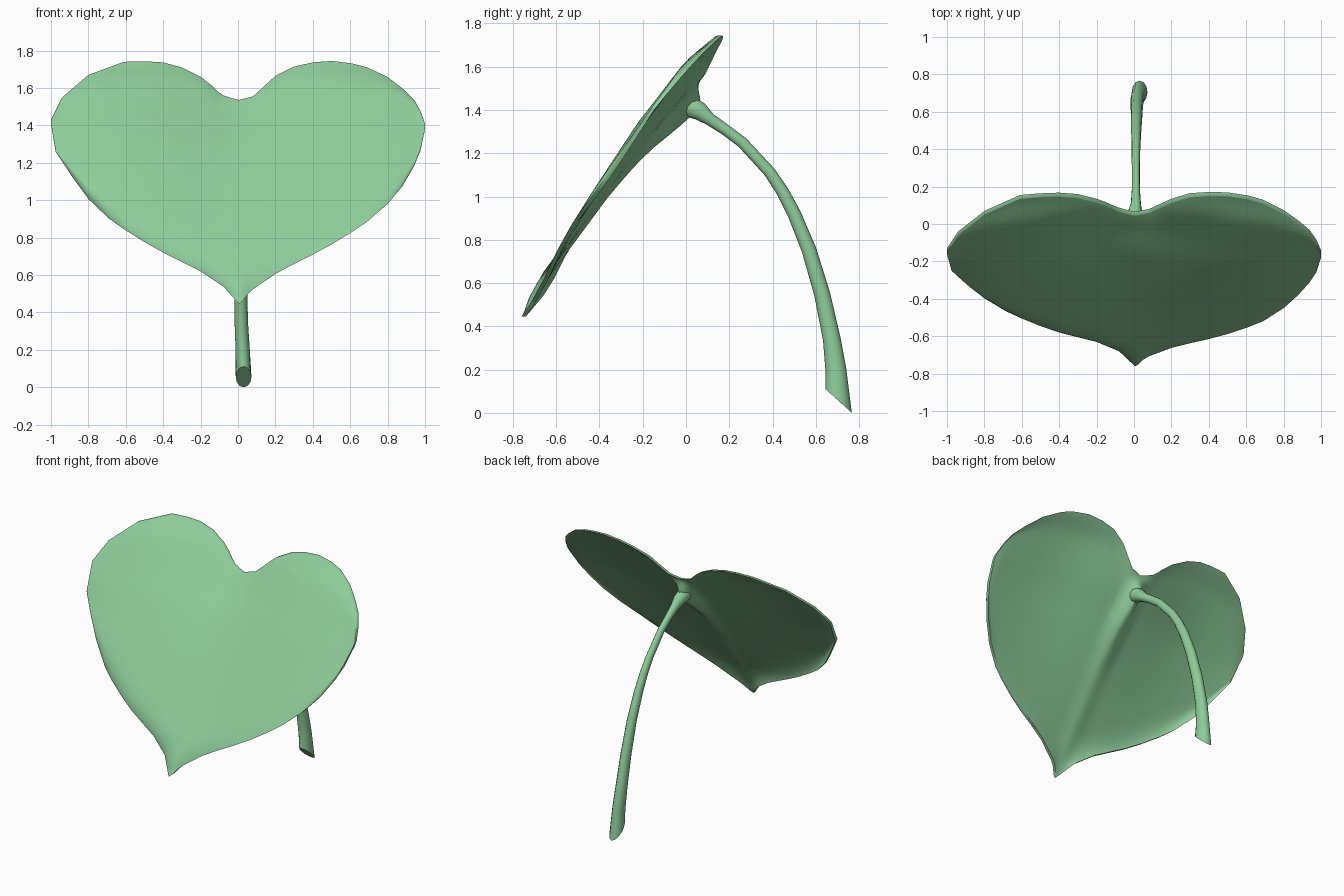
import bpy, bmesh, math
from mathutils import Vector

if "Cube" in bpy.data.objects:
    bpy.data.objects.remove(bpy.data.objects["Cube"])

green = bpy.data.materials.new("leaf green")
green.diffuse_color = (0.27, 0.61, 0.32, 1)
green.use_nodes = True
green.node_tree.nodes["Principled BSDF"].inputs["Base Color"].default_value = green.diffuse_color


def lerp_table(table, x):
    """Linear interpolation of rows (key, values...) sorted by key."""
    x = min(max(x, table[0][0]), table[-1][0])
    for a, b in zip(table, table[1:]):
        if x <= b[0]:
            f = (x - a[0]) / (b[0] - a[0])
            return [p + (q - p) * f for p, q in zip(a[1:], b[1:])]


def finish(bm, name, angle):
    bmesh.ops.recalc_face_normals(bm, faces=bm.faces)
    me = bpy.data.meshes.new(name)
    bm.to_mesh(me)
    bm.free()
    ob = bpy.data.objects.new(name, me)
    bpy.context.collection.objects.link(ob)
    me.materials.append(green)
    bpy.ops.object.select_all(action='DESELECT')
    ob.select_set(True)
    bpy.context.view_layer.objects.active = ob
    bpy.ops.object.shade_smooth_by_angle(angle=math.radians(angle))
    return ob


# Heart outline: upper and lower edge as (x, z, y)
upper = [(-1, 1.43, -.15), (-.94, 1.55, -.06), (-.8, 1.67, .05), (-.61, 1.74, .135),
         (-.43, 1.745, .15), (-.3, 1.71, .14), (-.18, 1.65, .11), (-.09, 1.565, .07),
         (0, 1.535, .045), (.08, 1.555, .06), (.2, 1.665, .115), (.3, 1.715, .145),
         (.46, 1.75, .155), (.66, 1.725, .125), (.83, 1.645, .04), (.96, 1.52, -.07),
         (1, 1.41, -.16)]
lower = [(-1, 1.41, -.16), (-.975, 1.26, -.245), (-.83, 1.04, -.36), (-.73, .93, -.44),
         (-.56, .81, -.525), (-.4, .72, -.58), (-.2, .62, -.63), (-.08, .54, -.68),
         (.01, .44, -.765), (.06, .51, -.715), (.22, .62, -.655), (.4, .71, -.615),
         (.55, .79, -.575), (.69, .885, -.52), (.8, .98, -.45), (.9, 1.1, -.36),
         (.97, 1.24, -.27), (1, 1.38, -.18)]
# Front depth by height, then the shallow central valley, then the midrib (height, width)
depth = [(.44, -.765), (.51, -.755), (.66, -.675), (.81, -.575), (1.085, -.395),
         (1.34, -.23), (1.65, .01), (1.75, .135)]
valley = [(.44, 0), (.7, .025), (1.1, .055), (1.3, .085), (1.45, .11), (1.6, .10), (1.75, .02)]
rib = [(.44, .005, .03), (.6, .012, .05), (1.0, .015, .06), (1.2, .04, .06), (1.35, .105, .05),
       (1.42, .115, .045), (1.47, .08, .05), (1.54, .01, .07)]

# Leaf blade: front and back skins made of vertical columns, joined at the rim
half = [.025, .05, .08, .11, .15, .2, .3, .4, .5, .61, .69, .8, .88, .94, .975, 1]
xs = [-h for h in reversed(half)] + [.005] + half
N = 28
bm = bmesh.new()
front, back = [], []
for x in xs:
    zu, yu = lerp_table(upper, x)
    zl, yl = lerp_table(lower, x)
    cf, cb = [], []
    for j in range(N + 1):
        t = -math.cos(math.pi * j / N)
        f = (t + 1) / 2
        z = zl + (zu - zl) * f
        w = max(abs(t) ** 8, abs(x) ** 10)
        inner = lerp_table(depth, z)[0] + lerp_table(valley, z)[0] * math.exp(-(x / .4) ** 2)
        y = w * (yl + (yu - yl) * f) + (1 - w) * inner
        height, width = lerp_table(rib, z)
        ridge = height * math.exp(-(x / width) ** 2)
        thick = .02 + (1 - w) * (.01 + ridge)
        cf.append(bm.verts.new((x, y, z)))
        cb.append(bm.verts.new((x, y + thick, z)))
    front.append(cf)
    back.append(cb)
M = len(xs)
for i in range(M - 1):
    for j in range(N):
        for s in (front, back):
            bm.faces.new((s[i][j], s[i + 1][j], s[i + 1][j + 1], s[i][j + 1]))
    for j in (0, N):
        bm.faces.new((front[i][j], front[i + 1][j], back[i + 1][j], back[i][j]))
for i in (0, M - 1):
    for j in range(N):
        bm.faces.new((front[i][j], front[i][j + 1], back[i][j + 1], back[i][j]))
finish(bm, "leaf_blade", 60)

# Stem: oval rings swept along a drooping curve (x, y, z, half width, half depth)
path = [(0, -.03, 1.43, .03, .03), (0, .02, 1.415, .045, .05), (.005, .065, 1.393, .038, .042),
        (.01, .11, 1.357, .027, .029),
        (.01, .18, 1.31, .022, .026), (.01, .26, 1.25, .021, .026), (.01, .385, 1.115, .023, .027),
        (.011, .445, 1.025, .025, .029), (.012, .498, .925, .027, .031), (.014, .568, .755, .03, .034),
        (.015, .629, .55, .033, .037), (.018, .674, .34, .036, .041),
        (.025, .693, .2, .038, .048), (.03, .705, .068, .042, .083)]
SIDES = 12
bm = bmesh.new()
rings = []
for i, (x, y, z, rx, rn) in enumerate(path):
    a, b = path[max(i - 1, 0)], path[min(i + 1, len(path) - 1)]
    n = Vector((0, -(b[2] - a[2]), b[1] - a[1])).normalized()
    if i == len(path) - 1:
        n = Vector((0, .74, -.67))      # slanted cut at the foot
    rings.append([bm.verts.new(Vector((x, y, z)) + Vector((rx * math.cos(k), 0, 0)) + n * rn * math.sin(k))
                  for k in (2 * math.pi * s / SIDES for s in range(SIDES))])
for p, q in zip(rings, rings[1:]):
    for s in range(SIDES):
        e = (s + 1) % SIDES
        bm.faces.new((p[s], p[e], q[e], q[s]))
bm.faces.new(rings[0])
bm.faces.new(rings[-1])
stem = finish(bm, "leaf_stem", 50)

# Rest the stem foot on the ground
low = min(v.co.z for v in stem.data.vertices)
for v in stem.data.vertices:
    if v.co.z < .2:
        v.co.z -= low
